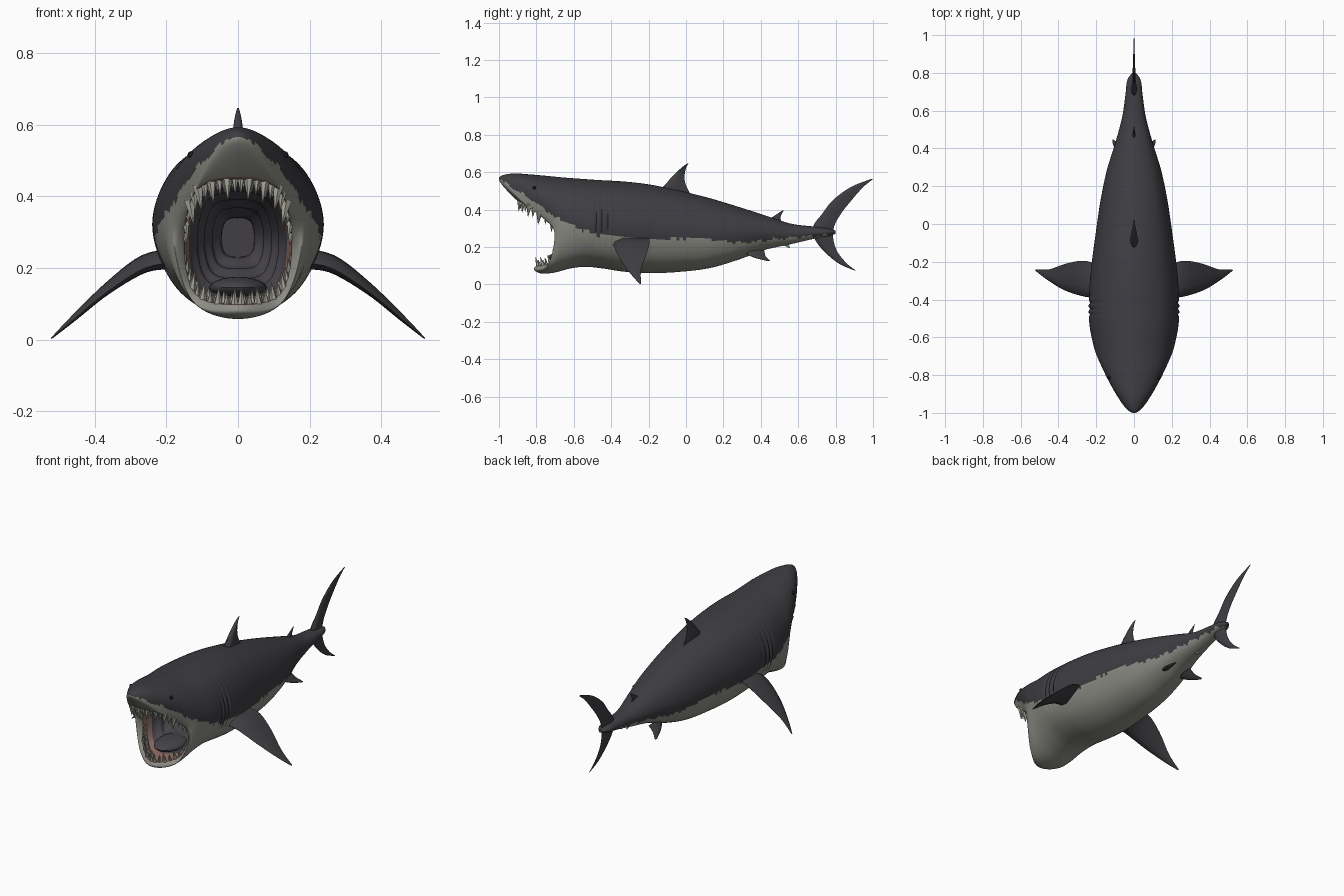
import bpy, bmesh, math
from mathutils import Vector, Matrix

cube = bpy.data.objects.get("Cube")
if cube:
    bpy.data.objects.remove(cube, do_unlink=True)


def material(name, r, g, b):
    mat = bpy.data.materials.new(name)
    mat.use_nodes = True
    mat.diffuse_color = (r, g, b, 1)
    mat.node_tree.nodes["Principled BSDF"].inputs["Base Color"].default_value = (r, g, b, 1)
    return mat


DARK = material("dark back", .048, .046, .053)
PALE = material("pale belly", .27, .27, .24)
GUM = material("pink gum", .25, .14, .12)
THROAT = material("dark throat", .06, .056, .066)
TOOTH = material("tooth ivory", .42, .41, .35)
EYE = material("eye black", .01, .01, .01)


def finish(name, bm, mats, angle=45):
    bmesh.ops.recalc_face_normals(bm, faces=bm.faces)
    mesh = bpy.data.meshes.new(name)
    bm.to_mesh(mesh)
    bm.free()
    for mat in mats:
        mesh.materials.append(mat)
    obj = bpy.data.objects.new(name, mesh)
    bpy.context.collection.objects.link(obj)
    bpy.ops.object.select_all(action='DESELECT')
    obj.select_set(True)
    bpy.context.view_layer.objects.active = obj
    bpy.ops.object.shade_smooth_by_angle(angle=math.radians(angle))
    return obj


def spline(points, steps, closed=False):
    """Catmull-Rom curve through the points."""
    count = len(points)
    at = lambda i: points[i % count] if closed else points[max(0, min(count - 1, i))]
    out = []
    for i in range(count if closed else count - 1):
        a, b, c, d = (at(i + k) for k in (-1, 0, 1, 2))
        for s in range(steps):
            t = s / steps
            out.append((b * 2 + (c - a) * t + (a * 2 - b * 5 + c * 4 - d) * t * t
                        + (b * 3 - a - c * 3 + d) * t ** 3) / 2)
    if not closed:
        out.append(points[-1].copy())
    return out


def loft(rings, material_rule=None):
    """Closed skin over rings of equal size, capped at both ends."""
    bm = bmesh.new()
    rows = [[bm.verts.new(p) for p in ring] for ring in rings]
    size = len(rings[0])
    for i in range(len(rows) - 1):
        for j in range(size):
            k = (j + 1) % size
            face = bm.faces.new((rows[i][j], rows[i][k], rows[i + 1][k], rows[i + 1][j]))
            if material_rule:
                face.material_index = material_rule(i, face.calc_center_median())
    bm.faces.new(rows[0])
    cap = bm.faces.new(rows[-1])
    if material_rule:
        cap.material_index = material_rule(len(rows), cap.calc_center_median())
    return bm


# Body stations: y, half width, top, bottom
stations = [(.8, .01, .287, .27), (.76, .036, .3, .258), (.68, .046, .31, .243), (.56, .064, .325, .215),
            (.42, .102, .37, .184), (.28, .145, .415, .132), (.12, .178, .463, .086),
            (-.05, .203, .505, .066), (-.2, .223, .535, .06), (-.33, .235, .55, .068),
            (-.45, .24, .557, .086), (-.54, .235, .563, .094)]
# Head half rings from crown to chin; the last one is the lip
head = [
    [(0, -.66, .572), (.155, -.65, .5), (.222, -.61, .34), (.155, -.62, .15), (0, -.62, .085)],
    [(0, -.82, .587), (.13, -.78, .525), (.207, -.67, .36), (.15, -.69, .135), (0, -.7, .064)],
    [(0, -.94, .592), (.108, -.87, .525), (.187, -.71, .35), (.137, -.72, .12), (0, -.77, .058)],
    [(0, -1, .56), (.092, -.905, .48), (.172, -.71, .3), (.127, -.735, .11), (0, -.81, .075)],
    [(0, -.91, .455), (.115, -.85, .42), (.152, -.685, .27), (.118, -.72, .125), (0, -.805, .096)],
]
AROUND, ALONG = 10, 10


def full_ring(half):
    half = [Vector(p) for p in half]
    keys = half + [Vector((-p.x, p.y, p.z)) for p in half[3:0:-1]]
    return spline(keys, AROUND, closed=True)


def ellipse_half(y, w, top, bottom):
    mid, h = (top + bottom) / 2, (top - bottom) / 2
    return [(w * math.sin(a), y, mid + h * math.cos(a)) for a in (k * math.pi / 4 for k in range(5))]


def inward(p, t, rib=0):
    """Move a lip point toward the throat."""
    s = .8 * t ** 1.3 + rib
    return Vector((p.x * (1 - s), p.y + (-.33 - p.y) * t, p.z + (.29 - p.z) * s))


key_rings = [full_ring(ellipse_half(*s)) for s in stations] + [full_ring(h) for h in head]
lip = key_rings[-1]
lip_row = (len(key_rings) - 1) * ALONG
for n, t in enumerate((.05, .13, .25, .34, .42, .5, .58, .66, .74, .82, .9)):
    rib = .05 * (n % 2) if n > 2 else 0
    key_rings.append([inward(p, t, rib) for p in lip])
lines = [spline([ring[j] for ring in key_rings], ALONG) for j in range(len(lip))]
skin = [list(row) for row in zip(*lines)]

# Gill creases pressed into the flanks
for row in skin[:lip_row - 3 * ALONG]:
    for p in row:
        if -.49 < p.y < -.36 and .2 < p.z < .5:
            fade = math.sin((p.z - .2) / .3 * math.pi) ** .5
            p.x *= 1 - .035 * fade * max(0, math.sin((p.y + .49) / .13 * 8 * math.pi)) ** 2

EDGE = [(-1.1, .6), (-1, .565), (-.86, .475), (-.7, .36), (-.5, .27), (-.2, .24), (.1, .25),
        (.3, .22), (.55, .25), (.9, .275)]


def edge_height(y):
    for (a, za), (b, zb) in zip(EDGE, EDGE[1:]):
        if y <= b:
            break
    return za + (zb - za) * (y - a) / (b - a) + .005 * math.sin(y * 70) + .004 * math.sin(y * 163)


def body_colour(row, c):
    if row >= lip_row + 2.6 * ALONG:
        return 3
    if row >= lip_row:
        return 2
    return 0 if c.z > edge_height(c.y) else 1


finish("body", loft(skin, body_colour), [DARK, PALE, GUM, THROAT], 60)

# Tongue
bm = bmesh.new()
bmesh.ops.create_uvsphere(bm, u_segments=24, v_segments=12, radius=1,
                          matrix=Matrix.Translation((0, -.62, .145)) @ Matrix.Diagonal((.08, .12, .03, 1)))
finish("tongue", bm, [THROAT])

# Eyes set on the sides of the head
eye_row = skin[lip_row - 3 * ALONG + 4]
for name, j in (("left_eye", AROUND + 1), ("right_eye", 7 * AROUND - 1)):
    bm = bmesh.new()
    bmesh.ops.create_uvsphere(bm, u_segments=16, v_segments=8, radius=.01, matrix=Matrix.Translation(eye_row[j]))
    finish(name, bm, [EYE])


# Teeth: rows of flattened cones along the jaws
def tooth_row(name, first, last, count, depth, length, lean):
    bm = bmesh.new()
    for n in range(count):
        f = first + (last - first) * n / (count - 1)
        i = int(f)
        p = lip[i].lerp(lip[i + 1], f - i)
        size = length * (.75 + .25 * (n % 2)) * (1 - .3 * abs(f - 2 * AROUND < 6 and f - 2 * AROUND > -6))
        for side in (1, -1):
            base = inward(p, depth)
            base.x *= side
            way = Vector((-base.x * 1.2, lean[0], lean[1])).normalized()
            turn = way.to_track_quat('Z', 'Y').to_matrix().to_4x4()
            bmesh.ops.create_cone(bm, cap_ends=True, segments=6, radius1=size * .28, radius2=0, depth=size * 1.2,
                                  matrix=Matrix.Translation(base + way * size * .45) @ turn)
    finish(name, bm, [TOOTH], 30)


tooth_row("upper_teeth", .7, 18.5, 11, .03, .062, (-.1, -1))
tooth_row("upper_inner_teeth", 1.4, 17.5, 10, .09, .042, (.2, -1))
tooth_row("lower_teeth", 23, 39.2, 10, .03, .05, (-.35, 1))
tooth_row("lower_inner_teeth", 24, 38.5, 9, .09, .036, (-.1, 1))


# Fins: sections of leading point, trailing point, half thickness
def fin(name, sections, mat=DARK, mirror=1):
    lead = spline([Vector(s[0]) for s in sections], 5)
    trail = spline([Vector(s[1]) for s in sections], 5)
    thick = spline([Vector((s[2], 0, 0)) for s in sections], 5)
    rings = []
    for i, (a, b, t) in enumerate(zip(lead, trail, thick)):
        span = lead[min(i + 1, len(lead) - 1)] - lead[max(i - 1, 0)]
        normal = (b - a).cross(span).normalized()
        shape = [(0, 0), (.08, .6), (.3, 1), (.65, .6), (1, .04), (1, -.04), (.65, -.6), (.3, -1), (.08, -.6)]
        ring = [a.lerp(b, u) + normal * t.x * v for u, v in shape]
        rings.append([Vector((p.x * mirror, p.y, p.z)) for p in ring])
    finish(name, loft(rings), [mat], 50)


def upright(name, rows, mat=DARK):
    fin(name, [((0, a, z), (0, b, z), t) for z, a, b, t in rows], mat)


upright("dorsal_fin", [(.47, -.18, .03, .022), (.53, -.115, 0, .02), (.57, -.08, -.008, .016),
                       (.61, -.04, -.003, .011), (.635, -.01, .006, .006), (.648, .01, .014, .002)])
upright("second_dorsal_fin", [(.32, .41, .52, .01), (.355, .455, .505, .007), (.395, .515, .522, .001)])
upright("anal_fin", [(.24, .47, .55, .008), (.215, .51, .55, .005), (.195, .55, .557, .001)], PALE)
upright("tail_fin", [(.075, .9, .907, .001), (.11, .82, .862, .004), (.17, .745, .812, .008),
                     (.24, .69, .788, .016), (.31, .68, .792, .016), (.38, .73, .83, .009),
                     (.45, .785, .885, .007), (.52, .88, .947, .004), (.563, .988, 1, .001)])
for side, sign in (("left", 1), ("right", -1)):
    fin(side + "_pectoral_fin", [((.17, -.39, .215), (.17, -.22, .25), .03),
                                 ((.26, -.385, .2), (.265, -.195, .235), .024),
                                 ((.37, -.35, .13), (.36, -.21, .165), .015),
                                 ((.46, -.295, .055), (.45, -.24, .078), .009),
                                 ((.522, -.247, .002), (.522, -.24, .005), .002)], mirror=sign)
    fin(side + "_pelvic_fin", [((.05, .3, .18), (.05, .42, .18), .014),
                               ((.085, .35, .15), (.08, .425, .152), .009),
                               ((.115, .435, .125), (.112, .45, .126), .001)], mirror=sign)
